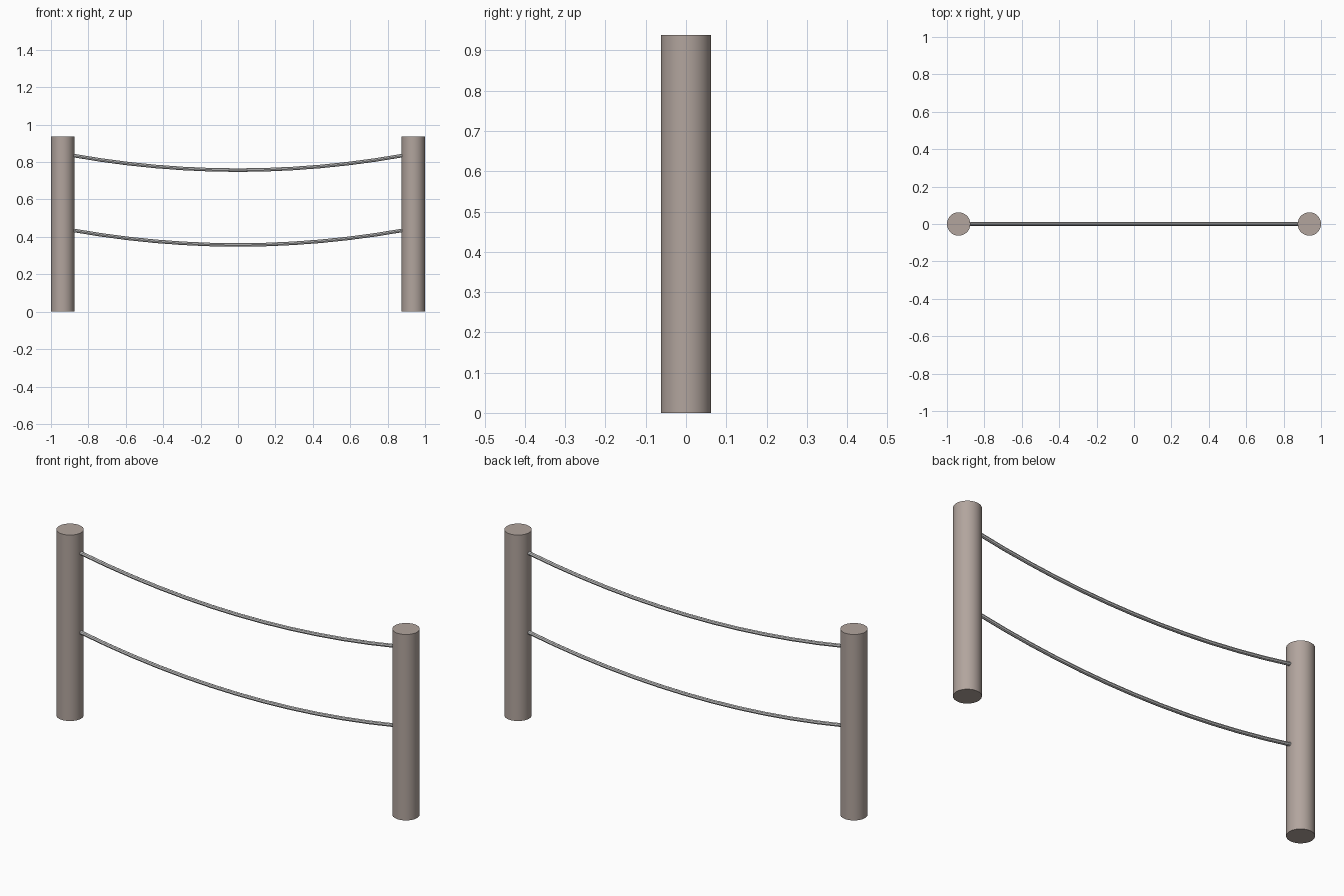
import bpy, math

if "Cube" in bpy.data.objects:
    bpy.data.objects.remove(bpy.data.objects["Cube"])


def material(name, rgb):
    m = bpy.data.materials.new(name)
    m.diffuse_color = (*rgb, 1)
    m.use_nodes = True
    m.node_tree.nodes["Principled BSDF"].inputs["Base Color"].default_value = m.diffuse_color
    return m


wood = material("grey_brown_wood", (0.445, 0.375, 0.34))
steel = material("light_grey_cable", (0.60, 0.60, 0.60))

POST_R, POST_H, POST_X = 0.0625, 0.938, 0.9375


def smooth(obj):
    bpy.ops.object.select_all(action='DESELECT')
    obj.select_set(True)
    bpy.context.view_layer.objects.active = obj
    bpy.ops.object.shade_smooth_by_angle(angle=math.radians(40))


# Round posts
for side, name in ((-1, "left_post"), (1, "right_post")):
    bpy.ops.mesh.primitive_cylinder_add(vertices=32, radius=POST_R, depth=POST_H,
                                        location=(side * POST_X, 0, POST_H / 2))
    post = bpy.context.object
    post.name = name
    post.data.materials.append(wood)
    smooth(post)


# Sagging cables, swept along a shallow parabola between the posts
def cable(name, low, sag=0.078, half=0.88, n=12, radius=0.0094):
    curve = bpy.data.curves.new(name, 'CURVE')
    curve.dimensions = '3D'
    curve.bevel_depth = radius
    curve.bevel_resolution = 2
    curve.use_fill_caps = True
    spline = curve.splines.new('POLY')
    spline.points.add(n)
    for i, p in enumerate(spline.points):
        t = 2 * i / n - 1
        p.co = (half * t, 0, low + sag * t * t, 1)
    obj = bpy.data.objects.new(name, curve)
    bpy.context.collection.objects.link(obj)
    bpy.ops.object.select_all(action='DESELECT')
    obj.select_set(True)
    bpy.context.view_layer.objects.active = obj
    bpy.ops.object.convert(target='MESH')
    obj = bpy.context.object
    obj.name = name
    obj.data.materials.clear()
    obj.data.materials.append(steel)
    smooth(obj)


cable("upper_cable", 0.757)
cable("lower_cable", 0.357)
